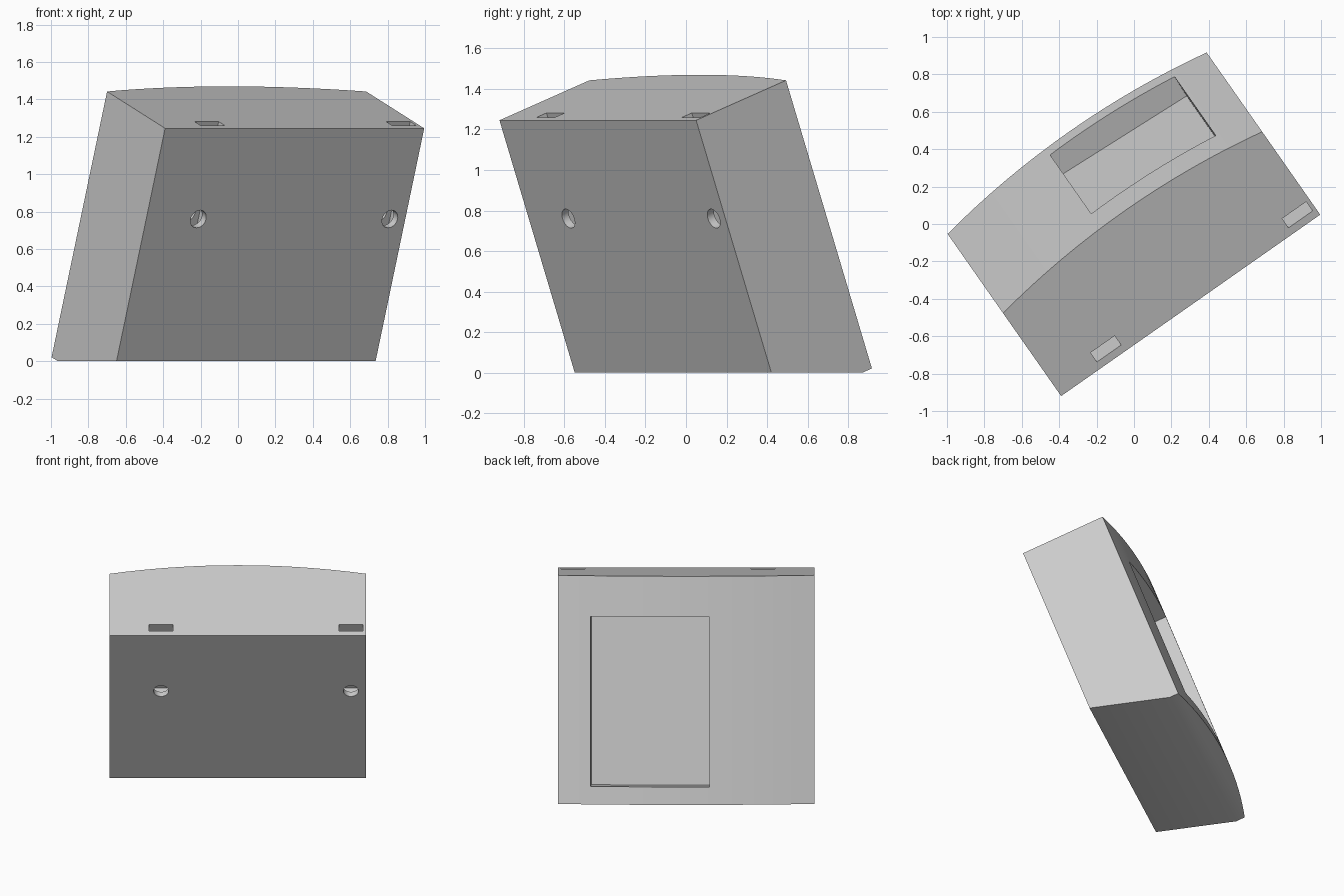
import bpy, bmesh, math
from mathutils import Matrix, Vector

cube = bpy.data.objects.get("Cube")
if cube:
    bpy.data.objects.remove(cube, do_unlink=True)

WIDTH, HEIGHT, DEPTH, BULGE = 1.691, 1.512, 0.576, 0.08
HALF = WIDTH / 2
RADIUS = (HALF ** 2 + BULGE ** 2) / (2 * BULGE)
SEGMENTS = 16

# Local frame: x across, y into the body from the front face, z up along the front face
PLACE = (Matrix.Translation((0.303, -0.435, 1.245))
         @ Matrix.Rotation(math.radians(35), 4, 'Z')
         @ Matrix.Rotation(math.radians(20), 4, 'X'))

grey = bpy.data.materials.new("light grey")
grey.use_nodes = True
grey.diffuse_color = (0.6, 0.6, 0.6, 1)
grey.node_tree.nodes["Principled BSDF"].inputs["Base Color"].default_value = (0.6, 0.6, 0.6, 1)


def make_object(name, bm):
    bmesh.ops.recalc_face_normals(bm, faces=bm.faces)
    mesh = bpy.data.meshes.new(name)
    bm.to_mesh(mesh)
    bm.free()
    mesh.materials.append(grey)
    obj = bpy.data.objects.new(name, mesh)
    bpy.context.collection.objects.link(obj)
    return obj


def box_cutter(name, centre, size, turn=0):
    bm = bmesh.new()
    bmesh.ops.create_cube(bm, size=1, matrix=PLACE @ Matrix.Translation(centre)
                          @ Matrix.Rotation(turn, 4, 'Z') @ Matrix.Diagonal((*size, 1)))
    return make_object(name, bm)


def hole_cutter(name, centre, radius, length):
    bm = bmesh.new()
    bmesh.ops.create_cone(bm, cap_ends=True, segments=32, radius1=radius, radius2=radius,
                          depth=length, matrix=PLACE @ Matrix.Translation(centre)
                          @ Matrix.Rotation(math.pi / 2, 4, 'X'))
    return make_object(name, bm)


# Body: flat front, bowed back, cut level at the ground
bm = bmesh.new()
outline = [(-HALF, 0), (HALF, 0)]
for i in range(SEGMENTS + 1):
    x = HALF - WIDTH * i / SEGMENTS
    outline.append((x, DEPTH + BULGE - RADIUS + math.sqrt(RADIUS ** 2 - x * x)))
top = bm.faces.new([bm.verts.new((x, y, 0)) for x, y in outline])
extruded = bmesh.ops.extrude_face_region(bm, geom=[top], use_keep_orig=True)
bmesh.ops.translate(bm, vec=(0, 0, -HEIGHT),
                    verts=[g for g in extruded["geom"] if isinstance(g, bmesh.types.BMVert)])
bm.transform(PLACE)
cut = bmesh.ops.bisect_plane(bm, geom=bm.verts[:] + bm.edges[:] + bm.faces[:],
                             plane_co=(0, 0, 0), plane_no=(0, 0, 1), clear_inner=True)
bmesh.ops.holes_fill(bm, edges=[g for g in cut["geom_cut"] if isinstance(g, bmesh.types.BMEdge)])
body = make_object("tilted_body", bm)

# Recess in the back, square to the bowed surface
pocket_x = 0.2315
turn = -math.asin(pocket_x / RADIUS)
floor_point = Vector((pocket_x, 0.5025, -0.8315))
outward = Matrix.Rotation(turn, 3, 'Z') @ Vector((0, 1, 0))
cutters = [box_cutter("back_recess_cutter", floor_point + outward * 0.2,
                      (0.786, 0.4, 1.123), turn)]

# Nut slots in the top with screw holes through the front
for side, x in (("right", -0.505), ("left", 0.745)):
    cutters.append(box_cutter(side + "_slot_cutter", (x, 0.074, -0.25), (0.157, 0.064, 0.69)))
    cutters.append(hole_cutter(side + "_hole_cutter", (x, 0.1, -0.516), 0.05, 0.4))

bpy.context.view_layer.objects.active = body
for cutter in cutters:
    mod = body.modifiers.new(cutter.name, 'BOOLEAN')
    mod.operation = 'DIFFERENCE'
    mod.solver = 'EXACT'
    mod.object = cutter
    bpy.ops.object.modifier_apply(modifier=mod.name)
    bpy.data.objects.remove(cutter, do_unlink=True)

# Smooth bow and holes, crisp edges elsewhere
bpy.ops.object.select_all(action='DESELECT')
body.select_set(True)
bpy.ops.object.shade_smooth_by_angle(angle=math.radians(25))
